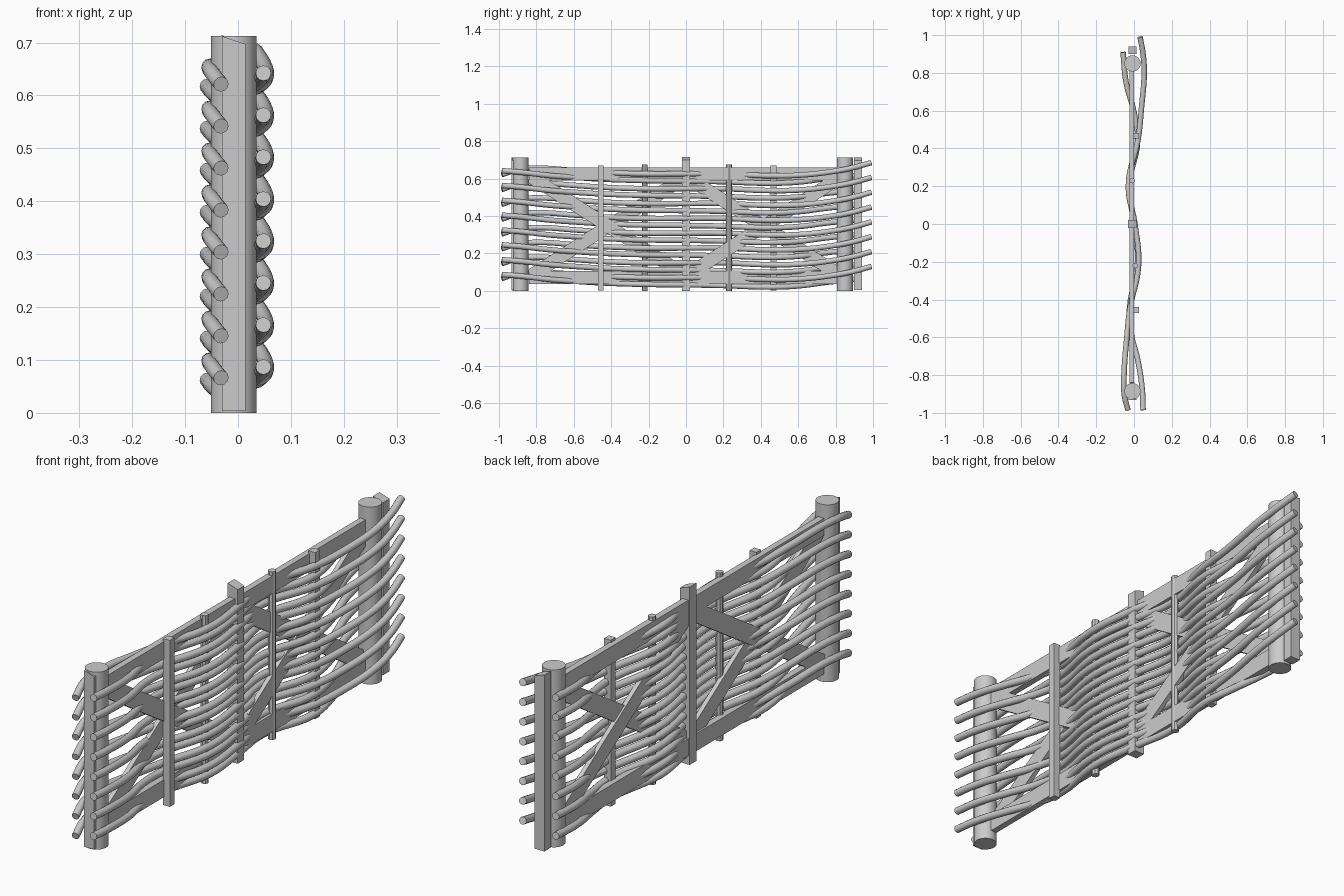
import bpy, math
from mathutils import Vector

if "Cube" in bpy.data.objects:
    bpy.data.objects.remove(bpy.data.objects["Cube"])


def box(name, loc, size, slant=0.0, angle=0.0):
    bpy.ops.mesh.primitive_cube_add(size=1, location=loc)
    o = bpy.context.object
    o.name = name
    for v in o.data.vertices:
        top = v.co.z > 0
        v.co = Vector((v.co.x * size[0], v.co.y * size[1], v.co.z * size[2]))
        if top:  # obliquely cut top
            v.co.z -= slant * (0.5 + v.co.x / size[0])
    o.rotation_euler.x = angle
    return o


def cylinder(name, x, y, r, h, sides):
    bpy.ops.mesh.primitive_cylinder_add(vertices=sides, radius=r, depth=h,
                                        location=(x, y, h / 2))
    o = bpy.context.object
    o.name = name
    bpy.ops.object.shade_smooth_by_angle(angle=math.radians(35))
    return o


def brace(name, x, a, b, width):
    dy, dz = b[0] - a[0], b[1] - a[1]
    box(name, (x, (a[0] + b[0]) / 2, (a[1] + b[1]) / 2),
        (0.018, math.hypot(dy, dz), width), angle=math.atan2(dz, dy))


def rod(name, pts, r, z0):
    cu = bpy.data.curves.new(name, 'CURVE')
    cu.dimensions = '3D'
    cu.bevel_depth = r
    cu.bevel_resolution = 4
    cu.resolution_u = 6
    cu.use_fill_caps = True
    sp = cu.splines.new('BEZIER')
    sp.bezier_points.add(len(pts) - 1)
    for p, (y, x, z) in zip(sp.bezier_points, pts):
        p.co = (x, y, z + z0)
        p.handle_left_type = p.handle_right_type = 'AUTO'
    o = bpy.data.objects.new(name, cu)
    bpy.context.collection.objects.link(o)
    bpy.ops.object.select_all(action='DESELECT')
    o.select_set(True)
    bpy.context.view_layer.objects.active = o
    bpy.ops.object.convert(target='MESH')
    bpy.ops.object.shade_smooth_by_angle(angle=math.radians(40))


# End posts: round poles with square uprights beside them
for y in (-0.885, 0.85):
    cylinder("round_post", -0.008, y, 0.043, 0.712, 24)
box("square_post_front", (-0.008, -0.91, 0.358), (0.044, 0.045, 0.708), slant=0.015)
box("square_post_back", (-0.008, 0.92, 0.358), (0.044, 0.042, 0.708), slant=0.015)

# Upright stakes
box("centre_stake", (-0.009, 0.0, 0.357), (0.044, 0.042, 0.714), slant=0.015)
for y in (-0.455, 0.468):
    box("side_stake", (0.011, y, 0.336), (0.03, 0.03, 0.668))
cylinder("thin_stake", 0.006, -0.22, 0.015, 0.675, 8)
cylinder("thin_stake", -0.01, 0.23, 0.015, 0.675, 8)

# Flat rails and crossed braces inside the weave
for z in (0.07, 0.625):
    box("rail", (-0.012, 0.0, z), (0.026, 1.68, 0.07))
for s in (-1, 1):
    brace("brace", -0.016, (0.0, 0.61), (s * 0.83, 0.08), 0.07)
    brace("brace", -0.008, (0.0, 0.08), (s * 0.83, 0.61), 0.07)

# Woven rods: two paths (y, x, z) stacked eight times
path_a = [(-0.985, -0.032, 0.066), (-0.9, -0.052, 0.092), (-0.78, -0.052, 0.1),
          (-0.6, -0.038, 0.088), (-0.45, -0.022, 0.078), (-0.22, 0.024, 0.07),
          (0.0, 0.005, 0.07), (0.2, -0.03, 0.07), (0.45, 0.022, 0.06),
          (0.62, 0.04, 0.064), (0.8, 0.054, 0.085), (0.9, 0.048, 0.105),
          (0.99, 0.032, 0.13)]
path_b = [(-0.985, 0.048, 0.087), (-0.88, 0.044, 0.078), (-0.72, 0.02, 0.06),
          (-0.58, -0.015, 0.05), (-0.45, -0.024, 0.042), (-0.2, 0.02, 0.034),
          (0.0, 0.0, 0.032), (0.2, -0.025, 0.028), (0.45, 0.02, 0.02),
          (0.6, -0.002, 0.026), (0.75, -0.042, 0.045), (0.91, -0.058, 0.062)]
for i in range(8):
    rod("weave_rod_a", path_a, 0.0145, i * 0.0793)
    rod("weave_rod_b", path_b, 0.0145, i * 0.0793)
